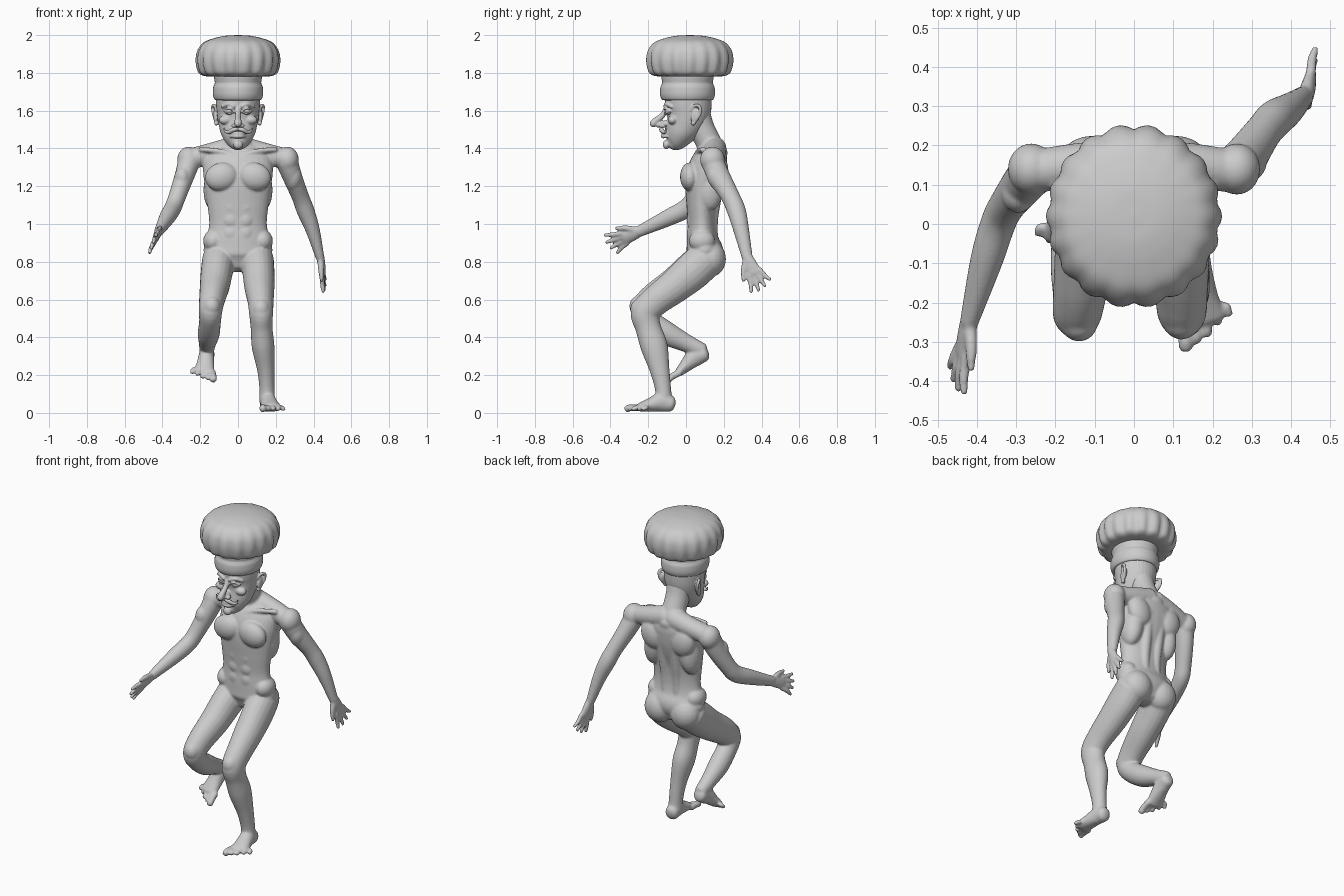
import bpy, bmesh, math
from mathutils import Vector, Matrix

V = Vector
X = V((1, 0, 0))


def finish(name, bm, voxel=0, smooth=6):
    """Turn the parts in a bmesh into one object, optionally fused like clay."""
    bmesh.ops.recalc_face_normals(bm, faces=bm.faces)
    me = bpy.data.meshes.new(name)
    bm.to_mesh(me)
    bm.free()
    for p in me.polygons:
        p.use_smooth = True
    ob = bpy.data.objects.new(name, me)
    bpy.context.collection.objects.link(ob)
    if voxel:
        r = ob.modifiers.new("fuse", 'REMESH')
        r.mode, r.voxel_size, r.use_smooth_shade = 'VOXEL', voxel, True
        s = ob.modifiers.new("soften", 'SMOOTH')
        s.factor, s.iterations = 0.5, smooth
    return ob


def spline(keys, n=5):
    """Catmull-Rom through keys of any dimension."""
    k = [V(q) for q in keys]
    k = [2 * k[0] - k[1]] + k + [2 * k[-1] - k[-2]]
    out = []
    for i in range(1, len(k) - 2):
        a, b, c, d = k[i - 1:i + 3]
        for j in range(n):
            t = j / n
            out.append(0.5 * (2 * b + (c - a) * t + (2 * a - 5 * b + 4 * c - d) * t * t
                              + (3 * b - a - 3 * c + d) * t ** 3))
    return out + [k[-2]]


def tube(bm, keys, side=X, seg=20, cap=0.6):
    """Rounded limb through keys (x, y, z, side radius[, other radius])."""
    pts = spline([tuple(q) + (q[-1],) * (5 - len(q)) for q in keys])
    c = [V(p[:3]) for p in pts]
    tan = [(c[min(i + 1, len(c) - 1)] - c[max(i - 1, 0)]).normalized() for i in range(len(c))]
    stations = [(c[i], tan[i], pts[i][3], pts[i][4]) for i in range(len(c))]

    def ends(i, sign):
        p, t, a, b = stations[i]
        return [(p + t * sign * cap * min(a, b) * math.sin(w), t, a * math.cos(w), b * math.cos(w))
                for w in (0.5, 1.0, 1.4)]
    stations = ends(0, -1)[::-1] + stations + ends(-1, 1)
    rings = []
    for p, t, a, b in stations:
        s = (side - t * side.dot(t)).normalized()
        u = t.cross(s)
        rings.append([bm.verts.new(p + s * a * math.cos(w) + u * b * math.sin(w))
                      for w in (2 * math.pi * j / seg for j in range(seg))])
    for r, q in zip(rings, rings[1:]):
        for j in range(seg):
            bm.faces.new((r[j], r[(j + 1) % seg], q[(j + 1) % seg], q[j]))
    bm.faces.new(rings[0])
    bm.faces.new(rings[-1])


def blob(bm, c, r, tilt=0, axis='X'):
    m = Matrix.Translation(c) @ Matrix.Rotation(tilt, 4, axis) @ Matrix.Diagonal((*r, 1))
    bmesh.ops.create_uvsphere(bm, u_segments=20, v_segments=12, radius=1, matrix=m)


def hand(bm, o, f, n):
    """Palm, four spread fingers and a thumb; f = finger way, n = thumb way."""
    o, f, n = V(o), V(f).normalized(), V(n)
    n = (n - f * n.dot(f)).normalized()
    q = f.cross(n)

    def at(a, b, c=0):
        return tuple(o + f * a + n * b + q * c)
    tube(bm, [at(-.02, 0) + (.027, .021), at(.03, 0) + (.035, .02), at(.085, 0) + (.04, .016)], n)
    for i, length in enumerate((.082, .092, .085, .066)):
        b = .031 - .021 * i
        tube(bm, [at(.075, b) + (.0135,), at(.085 + length * .5, b * 1.4, .004) + (.013,),
                  at(.085 + length, b * 1.9, .002) + (.010,)], n, 10)
    tube(bm, [at(.01, .02) + (.018,), at(.05, .05) + (.015,), at(.095, .07) + (.010,)], q, 10)


def foot(bm, o, f, s):
    """Sole starts at heel point o and runs along f; s = +1/-1 outer side."""
    o, f = V(o), V(f).normalized()
    sd = (X - f * X.dot(f)).normalized()
    u = f.cross(sd)

    def at(a, b, c):
        return tuple(o + f * a + sd * b * s + u * c)
    tube(bm, [at(.035, 0, .045) + (.04, .043), at(.085, 0, .055) + (.042, .052),
              at(.14, .002, .042) + (.047, .038), at(.2, .006, .027) + (.055, .024)], sd)
    for i in range(5):
        b = -.038 + .0235 * i
        r = .019 if i == 0 else .0145 - .0005 * i
        tip = .272 - .014 * i - (.004 * i if i > 2 else 0)
        tube(bm, [at(.195 - .006 * i, b, .024) + (r,), at(tip - .025, b * 1.2, .025) + (r,),
                  at(tip - .006, b * 1.25, .018) + (r,)], sd, 10)


# ---- body: torso, limbs, hands and feet fused together
bm = bmesh.new()
tube(bm, [(0, .1, .79, .13, .075), (0, .1, .85, .182, .098), (0, .088, .92, .168, .084),
          (0, .085, 1.0, .153, .076), (0, .085, 1.1, .162, .083), (0, .095, 1.2, .176, .1),
          (0, .11, 1.28, .185, .103), (0, .13, 1.35, .18, .09), (0, .14, 1.4, .12, .07)], seg=32)
# neck
tube(bm, [(0, .145, 1.36, .085, .08), (0, .12, 1.43, .07, .068), (0, .08, 1.51, .07, .07),
          (0, .06, 1.58, .075, .07)])
for s in (-1, 1):
    # shoulder girdle and collar bones
    tube(bm, [(s * .02, .15, 1.4, .065), (s * .13, .15, 1.375, .058), (s * .25, .135, 1.345, .055)], V((0, 1, 0)))
    tube(bm, [(s * .02, .05, 1.36, .014), (s * .1, .065, 1.385, .014), (s * .2, .09, 1.395, .014)], V((0, 1, 0)), 10)
    blob(bm, (s * .262, .14, 1.34), (.06, .066, .07))
    # chest, shoulder blade, flank, abdomen
    blob(bm, (s * .088, .02, 1.25), (.088, .052, .075), s * .25, 'Y')
    blob(bm, (s * .105, .175, 1.28), (.075, .05, .09), s * .3, 'Y')
    blob(bm, (s * .12, .125, 1.2), (.062, .075, .13), -s * .1, 'Y')
    for z in (.95, 1.02, 1.09, 1.15):
        blob(bm, (s * .036, .024, z), (.04, .02, .042))
    blob(bm, (s * .13, .085, .91), (.055, .07, .06))
    # back columns and seat
    tube(bm, [(s * .04, .14, .9, .03), (s * .04, .14, 1.02, .03), (s * .042, .155, 1.14, .034),
              (s * .045, .18, 1.3, .035)], seg=14)
    blob(bm, (s * .088, .13, .815), (.092, .082, .095))

# arms: one swung back, one reaching forward
Y = V((0, 1, 0))
tube(bm, [(.255, .135, 1.34, .06), (.288, .175, 1.25, .06, .052), (.33, .235, 1.145, .05, .046),
          (.358, .267, 1.07, .05, .047), (.395, .292, .97, .042, .038), (.435, .325, .82, .029, .023)], Y)
blob(bm, (.295, .165, 1.24), (.045, .05, .075), .5)
hand(bm, (.438, .328, .815), (.02, .065, -.14), (-.1, -.9, -.4))
tube(bm, [(-.255, .135, 1.34, .06), (-.285, .1, 1.25, .052, .06), (-.322, .05, 1.145, .046, .05),
          (-.345, .005, 1.085, .045, .05), (-.375, -.09, 1.035, .042, .045), (-.42, -.25, .96, .024, .03)])
blob(bm, (-.295, .085, 1.235), (.045, .055, .07), .4)
hand(bm, (-.422, -.255, .956), (-.03, -.16, -.07), (.35, -.1, .9))

# legs: planted leg and lifted leg
tube(bm, [(.1, .1, .81, .09, .1), (.108, .03, .745, .085, .1), (.113, -.06, .67, .08, .09),
          (.12, -.165, .59, .069, .08), (.122, -.215, .53, .064, .078), (.125, -.2, .45, .058, .068),
          (.133, -.168, .35, .06, .072), (.147, -.14, .23, .046, .053), (.153, -.122, .13, .04, .043),
          (.154, -.118, .06, .042, .045)])
blob(bm, (.121, -.245, .55), (.048, .05, .055))
foot(bm, (.15, -.045, .002), (.11, -1, 0), 1)
tube(bm, [(-.1, .1, .81, .09, .1), (-.112, .03, .75, .085, .1), (-.122, -.06, .68, .08, .09),
          (-.137, -.17, .605, .069, .08), (-.145, -.222, .545, .063, .072), (-.148, -.19, .485, .058, .062),
          (-.155, -.1, .42, .058, .062), (-.162, .0, .37, .046, .048), (-.165, .085, .33, .038, .04)])
blob(bm, (-.14, -.25, .565), (.048, .05, .055))
foot(bm, (-.162, .15, .292), (-.06, -.87, -.5), -1)
finish("body", bm, .006, 8)

# ---- head with nose, ears, brows, cheeks, lips and small beard
bm = bmesh.new()
tube(bm, [(0, -.078, 1.415, .035, .034), (0, -.06, 1.435, .062, .056), (0, -.035, 1.475, .088, .078),
          (0, -.005, 1.53, .103, .102), (0, .012, 1.59, .112, .118), (0, .012, 1.65, .117, .124),
          (0, .012, 1.72, .115, .12)], seg=32, cap=.4)
tube(bm, [(0, -.1, 1.615, .016), (0, -.125, 1.575, .015), (0, -.165, 1.542, .019),
          (0, -.172, 1.532, .02)], seg=14, cap=1)
tube(bm, [(0, -.1, 1.53, .02), (0, -.15, 1.525, .016)], seg=14)
blob(bm, (0, -.105, 1.42), (.026, .018, .024))
for z, r in ((1.481, .009), (1.464, .011)):
    tube(bm, [(-.042, -.095, z, .005), (-.02, -.116, z, r), (0, -.122, z, r), (.02, -.116, z, r),
              (.042, -.095, z, .005)], V((0, 1, 0)), 10)
for s in (-1, 1):
    blob(bm, (s * .021, -.125, 1.52), (.014, .018, .012))
    blob(bm, (s * .068, -.07, 1.55), (.034, .026, .024))
    tube(bm, [(s * .018, -.112, 1.622, .01), (s * .05, -.102, 1.634, .011),
              (s * .085, -.075, 1.62, .008)], V((0, 1, 0)), 10)
    for dz, r in ((.015, .0075), (-.015, .006)):
        tube(bm, [(s * .02, -.104, 1.596, .005), (s * .045, -.112, 1.598 + dz, r),
                  (s * .074, -.085, 1.598, .005)], V((0, 1, 0)), 10)
    # ear: rim, inner bowl and lobe
    blob(bm, (s * .118, .05, 1.575), (.012, .024, .042), -.25)
    tube(bm, [(s * .112, .03, 1.6, .008), (s * .124, .045, 1.626, .009), (s * .134, .072, 1.622, .009),
              (s * .13, .074, 1.585, .009), (s * .12, .052, 1.55, .009), (s * .114, .036, 1.53, .012)],
         V((s, .2, 0)), 10)
finish("head", bm, .004, 5)

# ---- eyes
bm = bmesh.new()
for s in (-1, 1):
    blob(bm, (s * .046, -.088, 1.598), (.024, .023, .02))
finish("eyes", bm)

# ---- moustache with turned-up ends
bm = bmesh.new()
for s in (-1, 1):
    tube(bm, [(0, -.128, 1.502, .008), (s * .025, -.13, 1.499, .012), (s * .05, -.117, 1.486, .01),
              (s * .068, -.108, 1.492, .006), (s * .074, -.108, 1.508, .003)], V((0, 1, 0)), 10)
finish("moustache", bm)


def hat_part(name, profile, folds, depth, cy, deep):
    """Lathe with gathered folds; profile rows are (radius, height, fold strength)."""
    bm = bmesh.new()
    seg, rings = 96, []
    for r, z, w in spline(profile, 6):
        ring = []
        for j in range(seg):
            a = 2 * math.pi * j / seg
            k = r * (1 + depth * w * (abs(math.cos(folds * a / 2 + .4 * math.sin(2 * a))) - .6))
            ring.append(bm.verts.new((k * math.cos(a), cy + k * deep * math.sin(a), z)))
        rings.append(ring)
    for p, q in zip(rings, rings[1:]):
        for j in range(seg):
            bm.faces.new((p[j], p[(j + 1) % seg], q[(j + 1) % seg], q[j]))
    bm.faces.new(rings[0])
    bm.faces.new(rings[-1])
    finish(name, bm)


# ---- tall hat: band and puffed crown
hat_part("hat_band", [(.112, 1.655, 0), (.125, 1.66, 0), (.133, 1.685, 0), (.132, 1.72, 0), (.126, 1.738, 0),
                      (.123, 1.75, 0), (.126, 1.79, 0), (.1, 1.82, 0)], 1, 0, .008, 1.09)
hat_part("hat_crown", [(.11, 1.785, 0), (.165, 1.782, .6), (.2, 1.797, 1), (.215, 1.835, 1), (.219, 1.88, .8),
                       (.209, 1.925, .5), (.178, 1.963, .3), (.125, 1.984, .1), (.07, 1.996, 0),
                       (.025, 1.999, 0), (.002, 2.0, 0)], 18, .07, .02, 1.045)
